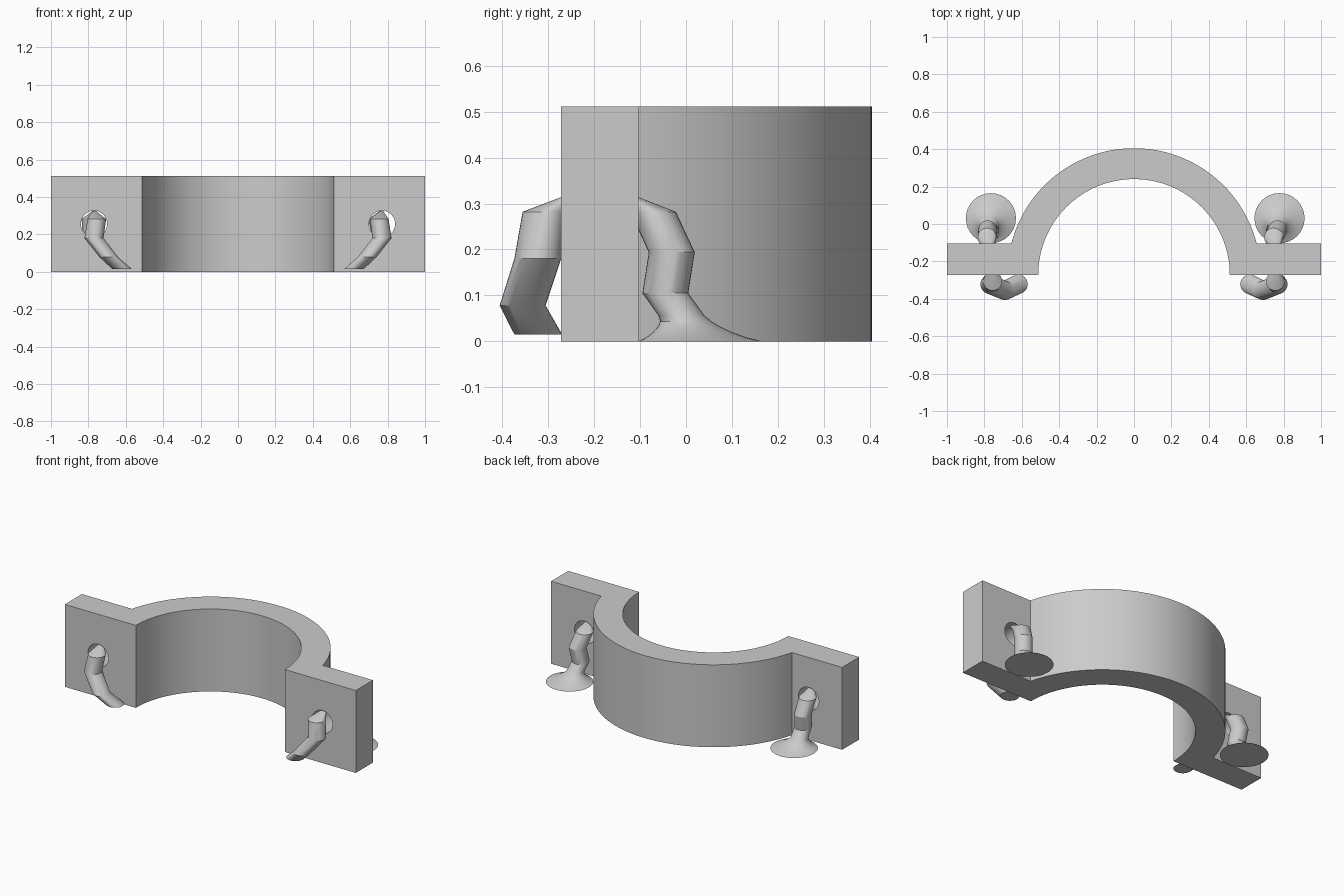
import bpy, bmesh, math

if "Cube" in bpy.data.objects:
    bpy.data.objects.remove(bpy.data.objects["Cube"])

grey = bpy.data.materials.new("light grey")
grey.diffuse_color = (0.6, 0.6, 0.6, 1)
grey.use_nodes = True
grey.node_tree.nodes["Principled BSDF"].inputs["Base Color"].default_value = grey.diffuse_color


def finish(name, bm, smooth=30):
    bmesh.ops.recalc_face_normals(bm, faces=bm.faces[:])
    me = bpy.data.meshes.new(name)
    bm.to_mesh(me)
    bm.free()
    me.materials.append(grey)
    ob = bpy.data.objects.new(name, me)
    bpy.context.collection.objects.link(ob)
    if smooth:
        bpy.ops.object.select_all(action='DESELECT')
        ob.select_set(True)
        bpy.context.view_layer.objects.active = ob
        bpy.ops.object.shade_smooth_by_angle(angle=math.radians(smooth))
    return ob


def loft(name, rings, n=32):
    """Level circles (x, y, z, radius) joined into a closed leaning tube."""
    bm = bmesh.new()
    loops = []
    for x, y, z, r in rings:
        loops.append([bm.verts.new((x + r * math.cos(2 * math.pi * i / n),
                                    y + r * math.sin(2 * math.pi * i / n), z)) for i in range(n)])
    for a, b in zip(loops, loops[1:]):
        for i in range(n):
            j = (i + 1) % n
            bm.faces.new((a[i], a[j], b[j], b[i]))
    bm.faces.new(loops[0])
    bm.faces.new(loops[-1])
    return finish(name, bm, 25)


# Clamp body: half ring with two flanges
H, CY, RI, RO = 0.512, -0.272, 0.512, 0.677
BACK = -0.104
a0 = math.asin((BACK - CY) / RO)
N = 64
outline = [(1, CY), (1, BACK)]
for i in range(N + 1):
    a = a0 + (math.pi - 2 * a0) * i / N
    outline.append((RO * math.cos(a), CY + RO * math.sin(a)))
outline += [(-1, BACK), (-1, CY)]
for i in range(N + 1):
    a = math.pi * (1 - i / N)
    outline.append((RI * math.cos(a), CY + RI * math.sin(a)))
bm = bmesh.new()
base = bm.faces.new([bm.verts.new((x, y, 0)) for x, y in outline])
top = bmesh.ops.extrude_face_region(bm, geom=[base])
bmesh.ops.translate(bm, vec=(0, 0, H),
                    verts=[g for g in top["geom"] if isinstance(g, bmesh.types.BMVert)])
clamp = finish("clamp_body", bm, 0)

# Bolt holes
for s in (-1, 1):
    bpy.ops.mesh.primitive_cylinder_add(vertices=48, radius=0.07, depth=0.5,
                                        location=(s * 0.77, -0.188, H / 2),
                                        rotation=(math.pi / 2, 0, 0))
    cutter = bpy.context.object
    cutter.name = "hole_cutter"
    cutter.hide_render = True
    cutter.data.materials.append(grey)
    bpy.context.view_layer.objects.active = clamp
    mod = clamp.modifiers.new("hole", 'BOOLEAN')
    mod.operation = 'DIFFERENCE'
    mod.solver = 'EXACT'
    mod.object = cutter
    bpy.ops.object.modifier_apply(modifier=mod.name)
    bpy.data.objects.remove(cutter, do_unlink=True)
bpy.ops.object.select_all(action='DESELECT')
clamp.select_set(True)
bpy.context.view_layer.objects.active = clamp
bpy.ops.object.shade_smooth_by_angle(angle=math.radians(30))

# Bent front supports, ending in a tip under each hole's ceiling
for s, side in ((-1, "left"), (1, "right")):
    loft("front_support_" + side, [
        (s * 0.62, -0.322, 0.015, 0.052), (s * 0.69, -0.356, 0.078, 0.05),
        (s * 0.77, -0.323, 0.18, 0.051), (s * 0.755, -0.306, 0.282, 0.05),
        (s * 0.768, -0.235, 0.325, 0.008)])

# Back supports with flared feet: x of foot, neck, lower bend, upper bend, top, tip
for side, xs in (("left", (-0.765, -0.775, -0.772, -0.782, -0.786, -0.77)),
                 ("right", (0.778, 0.765, 0.755, 0.766, 0.746, 0.765))):
    foot, neck, low, mid, topx, tip = xs
    rings = []
    for t, y, z, r in ((0, 0.031, 0, 0.134), (0.2, 0.022, 0.009, 0.108),
                       (0.45, 0.014, 0.02, 0.086), (0.65, 0.007, 0.031, 0.069),
                       (0.85, 0, 0.043, 0.056), (1, -0.01, 0.056, 0.05)):
        rings.append((foot + (neck - foot) * t, y, z, r))
    rings += [(low, -0.045, 0.105, 0.05), (mid, -0.031, 0.194, 0.05),
              (topx, -0.072, 0.282, 0.05), (tip, -0.14, 0.325, 0.008)]
    loft("back_support_" + side, rings)
